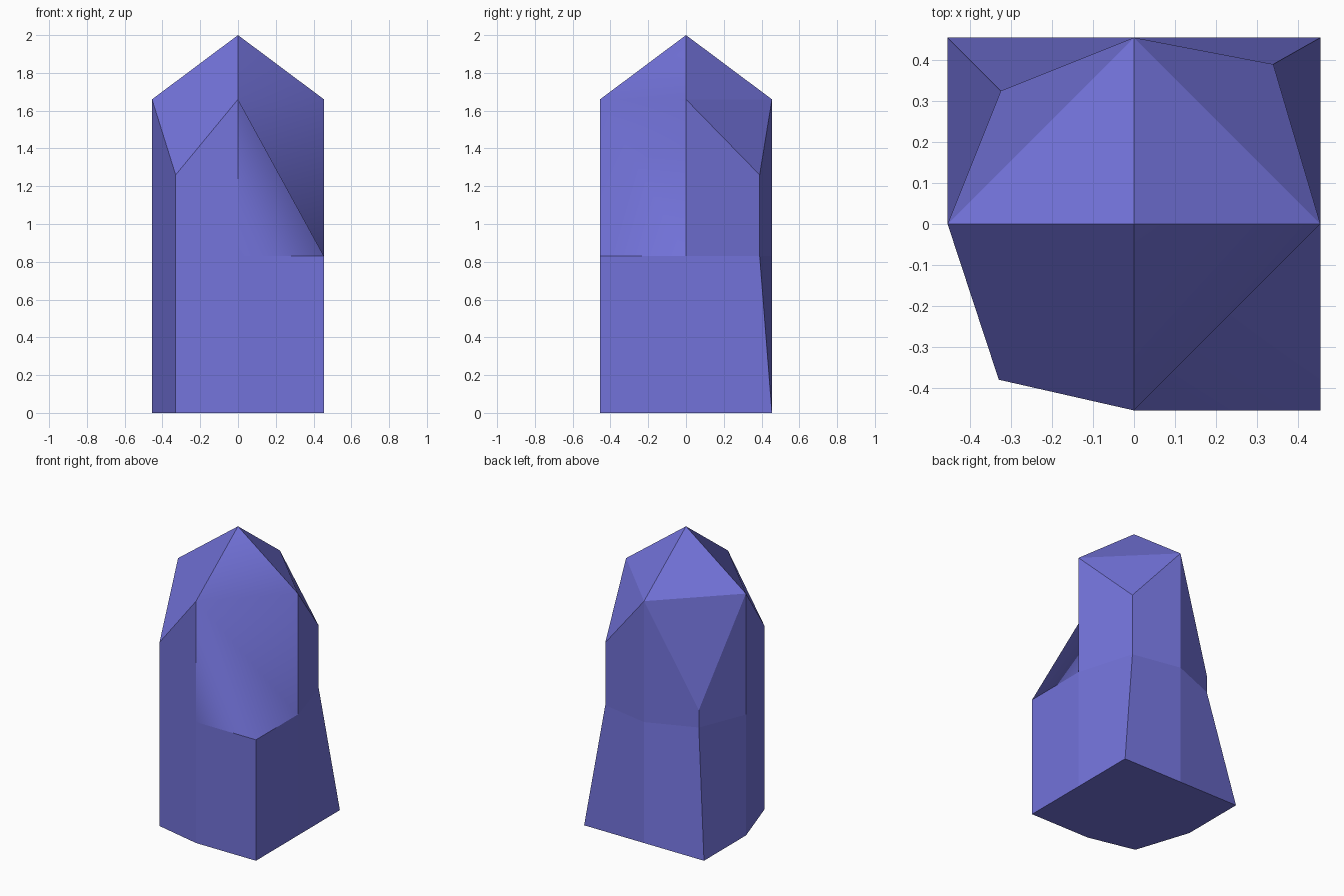
import bpy, bmesh

if "Cube" in bpy.data.objects:
    bpy.data.objects.remove(bpy.data.objects["Cube"])

R, SHOULDER, WAIST = 0.455, 1.66, 0.83

# Plan outline, counter-clockwise from the left; odd entries are the corners
foot = [(-R, 0), (-0.33, -0.38), (0, -R), (R, -R), (R, 0), (R, R), (0, R), (-R, R)]
waist = list(foot)
waist[5], waist[7] = (0.34, 0.39), (-0.325, 0.325)
corner_top = {1: 1.26, 5: 1.26, 7: 0.95}   # corner 3 is the broken-off notch

bm = bmesh.new()
low = [bm.verts.new((x, y, 0)) for x, y in foot]
mid = [bm.verts.new((x, y, WAIST)) for x, y in waist]
top = {i: bm.verts.new((*waist[i], SHOULDER)) for i in (0, 2, 4, 6)}
for i, z in corner_top.items():
    top[i] = bm.verts.new((*waist[i], z))
apex = bm.verts.new((0, 0, 2))

# Base and lower walls
bm.faces.new(low[::-1])
for i in range(8):
    j = (i + 1) % 8
    bm.faces.new((low[i], low[j], mid[j], mid[i]))
    if 3 not in (i, j):                     # upper walls
        bm.faces.new((mid[i], mid[j], top[j], top[i]))

# Pointed cap and corner facets
for i in (1, 5, 7):
    a, b = top[i - 1], top[(i + 1) % 8]
    if i == 1:
        bm.faces.new((a, top[i], b, apex))
    else:
        bm.faces.new((a, b, apex))
        bm.faces.new((a, top[i], b))

# Broken front-right corner, smoothly shaded inside its outline
notch = [bm.faces.new(f) for f in (
    (top[2], top[4], apex),
    (top[2], mid[4], top[4]),
    (top[2], mid[3], mid[4]),
    (top[2], mid[2], mid[3]))]
for f in notch:
    f.smooth = True
for e in bm.edges:
    e.smooth = all(f in notch for f in e.link_faces)

bmesh.ops.recalc_face_normals(bm, faces=bm.faces[:])
mesh = bpy.data.meshes.new("crystal")
bm.to_mesh(mesh)
bm.free()

mat = bpy.data.materials.new("violet blue")
mat.diffuse_color = (0.17, 0.17, 0.70, 1)
mat.use_nodes = True
mat.node_tree.nodes["Principled BSDF"].inputs["Base Color"].default_value = mat.diffuse_color
mesh.materials.append(mat)
bpy.context.collection.objects.link(bpy.data.objects.new("crystal", mesh))
